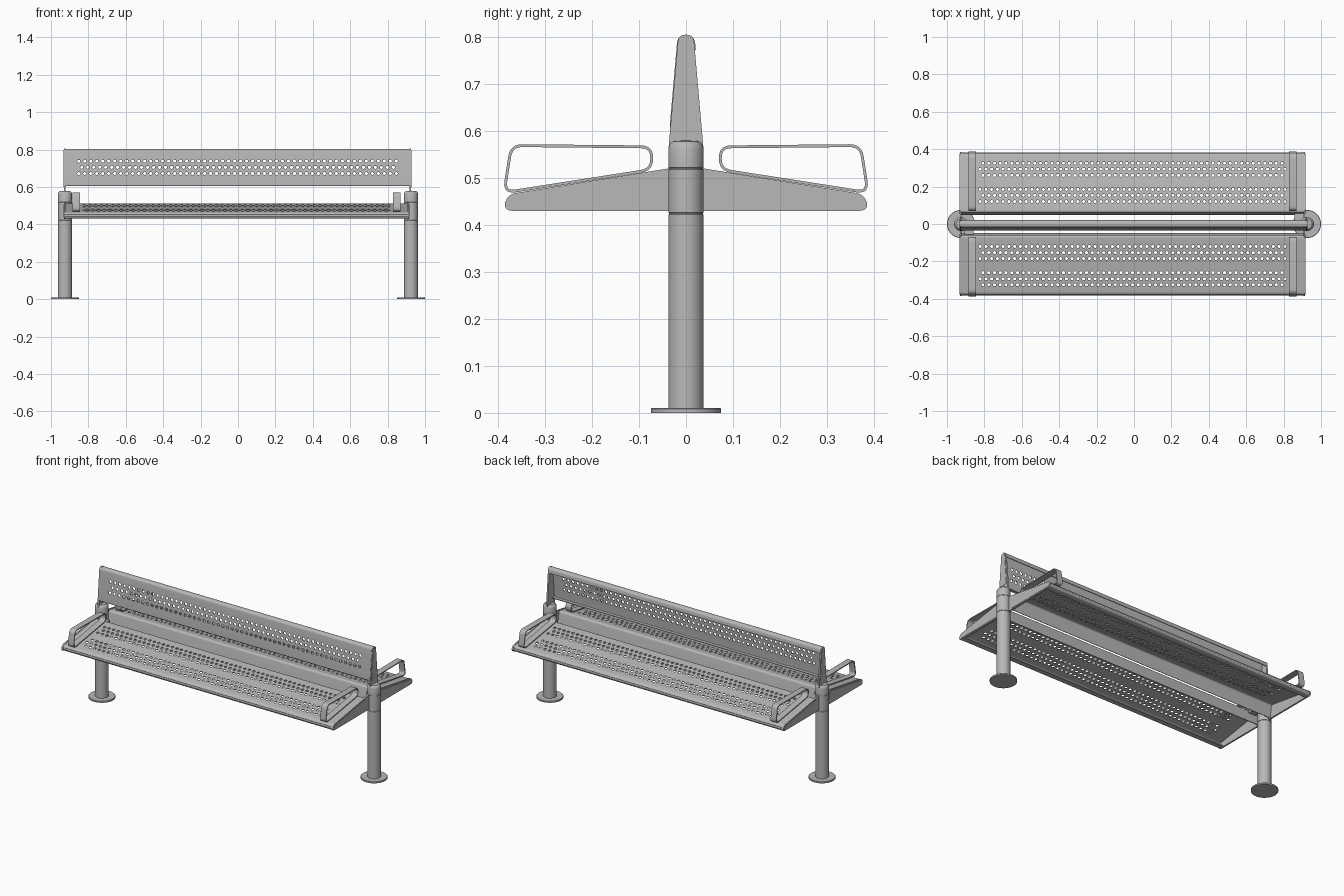
import bpy, bmesh, math
from mathutils import Vector

if "Cube" in bpy.data.objects:
    bpy.data.objects.remove(bpy.data.objects["Cube"])

metal = bpy.data.materials.new("galvanised grey")
metal.use_nodes = True
metal.diffuse_color = (0.48, 0.48, 0.48, 1)
metal.node_tree.nodes["Principled BSDF"].inputs["Base Color"].default_value = (0.48, 0.48, 0.48, 1)


def finish(name, bm, thickness=0, offset=0, angle=35):
    """Turn a bmesh into a shaded object, optionally given a sheet thickness."""
    mesh = bpy.data.meshes.new(name)
    bm.to_mesh(mesh)
    bm.free()
    mesh.materials.append(metal)
    obj = bpy.data.objects.new(name, mesh)
    bpy.context.collection.objects.link(obj)
    bpy.ops.object.select_all(action="DESELECT")
    obj.select_set(True)
    bpy.context.view_layer.objects.active = obj
    if thickness:
        mod = obj.modifiers.new("thickness", "SOLIDIFY")
        mod.thickness = thickness
        mod.offset = offset
        bpy.ops.object.modifier_apply(modifier=mod.name)
    bpy.ops.object.shade_smooth_by_angle(angle=math.radians(angle))
    return obj


def rounded(corners, closed=True, steps=6):
    """Corners are (y, z, rounding length); returns the outline with soft corners."""
    out, n = [], len(corners)
    for i, (y, z, r) in enumerate(corners):
        p = Vector((y, z))
        if r == 0 or (not closed and i in (0, n - 1)):
            out.append(p)
            continue
        a = p + (Vector(corners[i - 1][:2]) - p).normalized() * r
        b = p + (Vector(corners[(i + 1) % n][:2]) - p).normalized() * r
        for k in range(steps + 1):
            t = k / steps
            out.append(a * (1 - t) ** 2 + p * (2 * t * (1 - t)) + b * t * t)
    return out


def plate(name, outline, x0, x1, side=1):
    """Solid plate of a y-z outline between two x positions."""
    bm = bmesh.new()
    face = bm.faces.new([bm.verts.new((x0, side * p.x, p.y)) for p in outline])
    new = bmesh.ops.extrude_face_region(bm, geom=[face])["geom"]
    for v in new:
        if isinstance(v, bmesh.types.BMVert):
            v.co.x = x1
    bmesh.ops.recalc_face_normals(bm, faces=bm.faces)
    return finish(name, bm)


def strap(name, outline, x, width, side):
    """Flat bar bent into a closed loop."""
    bm = bmesh.new()
    rings = [[bm.verts.new((x + dx, side * p.x, p.y)) for p in outline]
             for dx in (-width / 2, width / 2)]
    for i in range(len(outline)):
        bm.faces.new((rings[0][i - 1], rings[0][i], rings[1][i], rings[1][i - 1]))
    bmesh.ops.recalc_face_normals(bm, faces=bm.faces)
    return finish(name, bm, 0.006, -1)


def perforated_sheet(name, profile, x0, x1, rows, axis, hole_reach, side=1, count=54):
    """Folded sheet; the longest flat of the profile gets staggered hole rows."""
    dist = [0]
    for a, b in zip(profile, profile[1:]):
        dist.append(dist[-1] + (b - a).length)
    k = max(range(len(profile) - 1), key=lambda i: dist[i + 1] - dist[i])
    a, b = profile[k], profile[k + 1]
    row_s = sorted(dist[k] + (r - a[axis]) / (b[axis] - a[axis]) * (dist[k + 1] - dist[k])
                   for r in rows)
    mid_x, pitch = (x0 + x1) / 2, 2 * hole_reach / count
    half, radius = 0.015, 0.0088
    bm = bmesh.new()

    def vert(x, s):
        i = 0
        while i < len(dist) - 2 and s > dist[i + 1]:
            i += 1
        p = profile[i].lerp(profile[i + 1], (s - dist[i]) / (dist[i + 1] - dist[i]))
        return bm.verts.new((x, side * p.x, p.y))

    def quad(xa, xb, sa, sb):
        bm.faces.new((vert(xa, sa), vert(xb, sa), vert(xb, sb), vert(xa, sb)))

    cuts = sorted(dist + [s + d for s in row_s for d in (-half, half)])
    for sa, sb in zip(cuts, cuts[1:]):
        hit = [i for i, s in enumerate(row_s) if sa < s < sb]
        if not hit:
            quad(x0, x1, sa, sb)
            continue
        # one strip of square cells, each with an eight-sided hole
        s = row_s[hit[0]]
        cells = count - hit[0] % 2
        start = mid_x - cells * pitch / 2
        quad(x0, start, sa, sb)
        quad(start + cells * pitch, x1, sa, sb)
        for c in range(cells):
            cx = start + (c + 0.5) * pitch
            inner, outer = [], []
            for j in range(8):
                ca, sn = math.cos(j * math.pi / 4), math.sin(j * math.pi / 4)
                inner.append(vert(cx + radius * ca, s + radius * sn))
                outer.append(vert(cx + round(ca) * pitch / 2, s + round(sn) * half))
            for j in range(8):
                n = (j + 1) % 8
                bm.faces.new((inner[j], outer[j], outer[n], inner[n]))
    bmesh.ops.remove_doubles(bm, verts=bm.verts, dist=0.0002)
    return finish(name, bm, 0.004)


def lathe(name, profile, x, segments=40):
    """Turned part standing at x; profile is (radius, z)."""
    bm = bmesh.new()
    verts = [bm.verts.new((r, 0, z)) for r, z in profile]
    edges = [bm.edges.new(pair) for pair in zip(verts, verts[1:])]
    bmesh.ops.spin(bm, geom=verts + edges, axis=(0, 0, 1), cent=(0, 0, 0),
                   angle=2 * math.pi, steps=segments)
    bmesh.ops.remove_doubles(bm, verts=bm.verts, dist=0.0001)
    bmesh.ops.recalc_face_normals(bm, faces=bm.faces)
    bmesh.ops.translate(bm, verts=bm.verts, vec=(x, 0, 0))
    return finish(name, bm)


# Outlines shared by both seats and both ends
bracket = rounded([(0.02, 0.43, 0), (0.02, 0.523, 0), (0.381, 0.465, 0.02), (0.389, 0.43, 0.02)])
bracket_face = rounded([(0.053, 0.436, 0.008), (0.066, 0.508, 0.014),
                        (0.373, 0.459, 0.012), (0.38, 0.436, 0.012)])
seat_profile = rounded([(0.05, 0.433, 0), (0.063, 0.511, 0.012), (0.377, 0.461, 0.015),
                        (0.383, 0.433, 0.014), (0.345, 0.433, 0)], closed=False)
arm_loop = rounded([(0.374, 0.572, 0.026), (0.07, 0.569, 0.026),
                    (0.07, 0.515, 0.026), (0.391, 0.465, 0.03)])
back_plate = rounded([(-0.037, 0.565, 0), (0.037, 0.565, 0),
                      (0.016, 0.805, 0.016), (-0.016, 0.805, 0.016)])
back_face = rounded([(-0.028, 0.601, 0.012), (0.028, 0.601, 0.012),
                     (0.013, 0.798, 0.012), (-0.013, 0.798, 0.012)])
back_profile = rounded([(-0.012, 0.606, 0), (-0.033, 0.606, 0.006), (-0.016, 0.801, 0.014),
                        (0.016, 0.801, 0.014), (0.019, 0.772, 0)], closed=False)

seat_rows = [0.12, 0.153, 0.185, 0.26, 0.293, 0.325]
seat_ends = (-0.933, 0.917)
back_ends = (-0.933, 0.928)

# Seats with end brackets and arm loops
for side, label in ((-1, "front"), (1, "back")):
    perforated_sheet(f"{label}_seat", seat_profile, seat_ends[0] + 0.006, seat_ends[1] - 0.006,
                     seat_rows, 0, 0.83, side)
    for end, hand in zip(seat_ends, ("right", "left")):
        d = math.copysign(1, end)
        plate(f"{label}_{hand}_seat_bracket", bracket, end - d * 0.002, end - d * 0.012, side)
        plate(f"{label}_{hand}_bracket_panel", bracket_face, end, end - d * 0.004, side)
        strap(f"{label}_{hand}_armrest", arm_loop, end - d * 0.068, 0.038, side)

# Backrest
perforated_sheet("backrest", back_profile, back_ends[0] + 0.006, back_ends[1] - 0.006,
                 [0.672, 0.705, 0.738], 1, 0.865)
for end, hand in zip(back_ends, ("right", "left")):
    d = math.copysign(1, end)
    plate(f"{hand}_backrest_bracket", back_plate, end - d * 0.002, end - d * 0.012)
    plate(f"{hand}_backrest_panel", back_face, end, end - d * 0.004)

# Posts with seam grooves and domed caps, floor flanges
post_profile = [(0.0375, 0.008)]
for seam in (0.424, 0.52):
    post_profile += [(0.0375, seam - 0.002), (0.036, seam - 0.001),
                     (0.036, seam + 0.001), (0.0375, seam + 0.002)]
post_profile += [(0.0375, 0.563), (0.035, 0.571), (0.027, 0.578), (0, 0.58)]
for x, hand in ((-0.925, "right"), (0.925, "left")):
    lathe(f"{hand}_post", post_profile, x)
    lathe(f"{hand}_floor_flange", [(0, 0), (0.075, 0), (0.075, 0.008), (0.073, 0.01), (0, 0.01)], x)
    # small lug fixing the seat to the post
    d = math.copysign(1, x)
    lug = rounded([(0.018, 0.488, 0.003), (0.056, 0.488, 0.003),
                   (0.056, 0.5, 0.003), (0.018, 0.5, 0.003)])
    plate(f"{hand}_seat_lug", lug, x - d * 0.02, x - d * 0.068, d)
